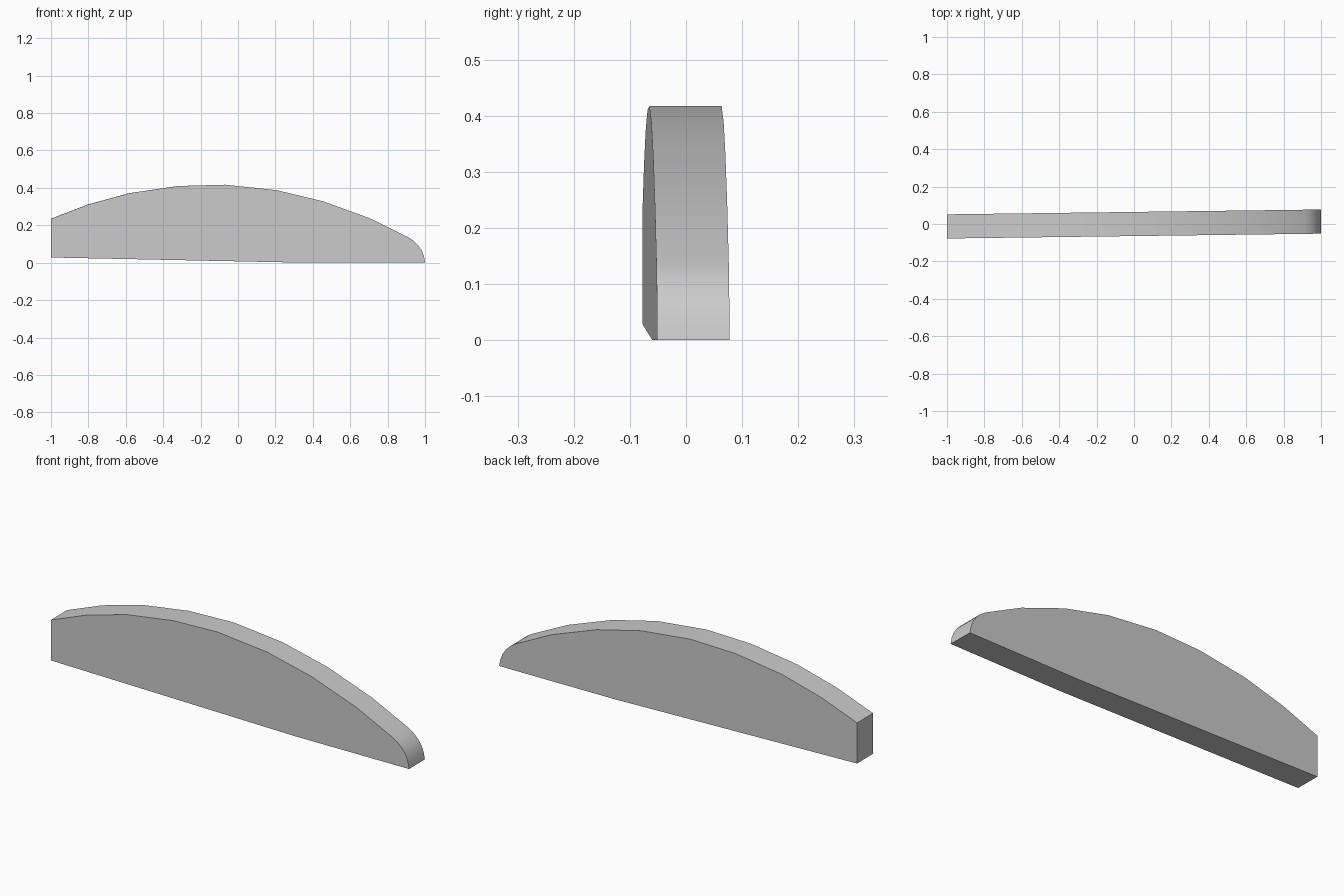
import bpy, bmesh, math
from mathutils import Matrix, Vector

cube = bpy.data.objects.get("Cube")
if cube:
    bpy.data.objects.remove(cube, do_unlink=True)

THICKNESS = 0.129
YAW = math.radians(0.74)

# Side outline: underside, rounded nose, then the arched top
underside = [(-1, 0.028), (0.36, 0)]
nose = [(1, 0), (0.994, 0.033), (0.982, 0.065), (0.962, 0.094), (0.937, 0.118), (0.91, 0.136)]
arch = [(0.705, 0.237), (0.455, 0.328), (0.205, 0.388), (-0.07, 0.417),
        (-0.32, 0.41), (-0.58, 0.372), (-0.8, 0.312), (-1, 0.235)]

# Extrude the outline through the thickness and turn it slightly
bm = bmesh.new()
outline = [bm.verts.new((x, -THICKNESS / 2, z)) for x, z in underside + nose + arch]
face = bm.faces.new(outline)
grown = bmesh.ops.extrude_face_region(bm, geom=[face])["geom"]
moved = [v for v in grown if isinstance(v, bmesh.types.BMVert)]
bmesh.ops.translate(bm, verts=moved, vec=Vector((0, THICKNESS, 0)))
bmesh.ops.rotate(bm, verts=bm.verts, matrix=Matrix.Rotation(YAW, 3, "Z"))
bmesh.ops.recalc_face_normals(bm, faces=bm.faces)

mesh = bpy.data.meshes.new("arched_panel")
bm.to_mesh(mesh)
bm.free()
panel = bpy.data.objects.new("arched_panel", mesh)
bpy.context.collection.objects.link(panel)

# Plain grey finish
grey = bpy.data.materials.new("plain_grey")
grey.use_nodes = True
colour = (0.6, 0.6, 0.6, 1)
grey.diffuse_color = colour
grey.node_tree.nodes["Principled BSDF"].inputs["Base Color"].default_value = colour
mesh.materials.append(grey)

# Smooth arch and nose with crisp side edges
bpy.context.view_layer.objects.active = panel
panel.select_set(True)
bpy.ops.object.shade_smooth_by_angle(angle=math.radians(30))
